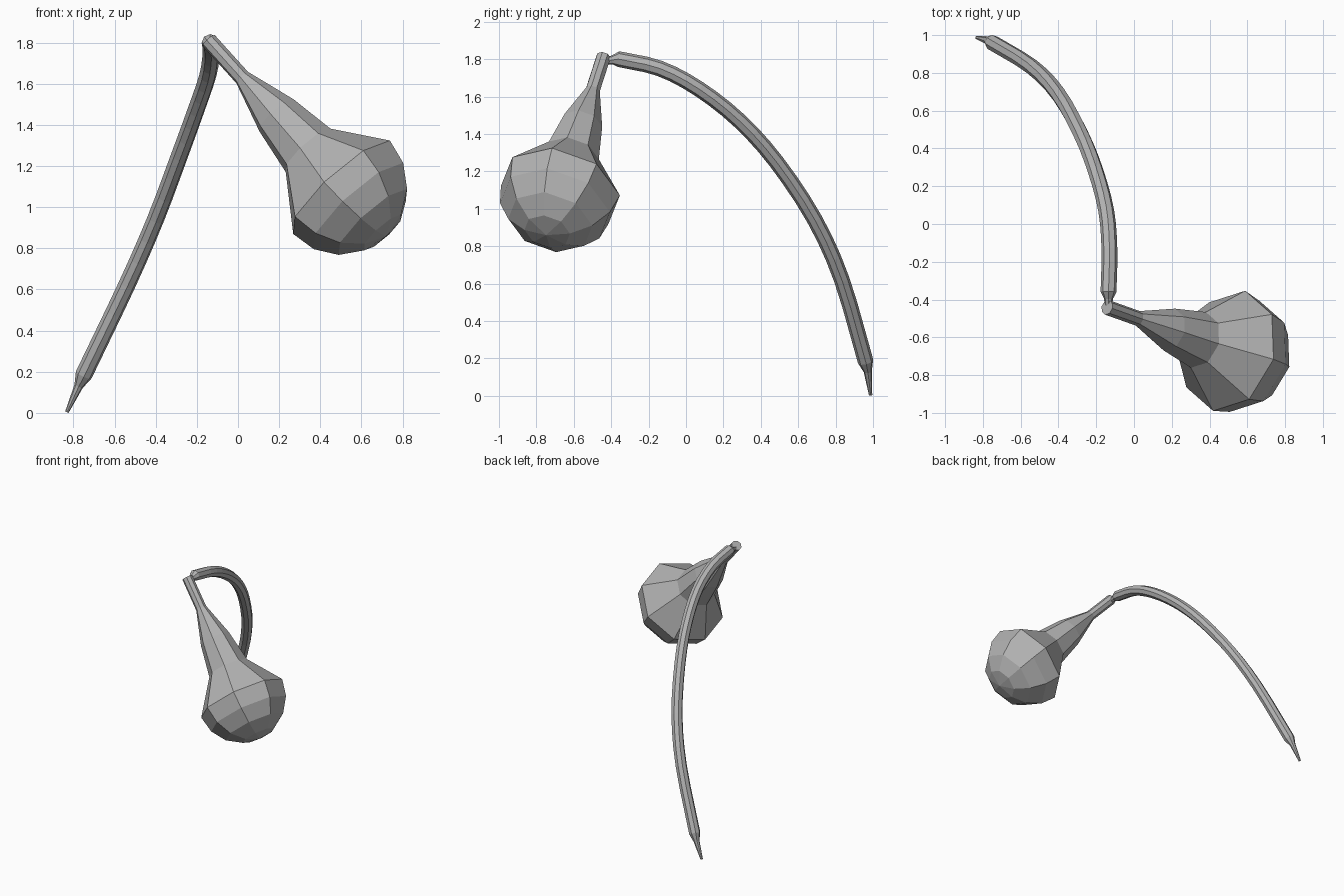
import bpy, bmesh, math
from mathutils import Vector

cube = bpy.data.objects.get("Cube")
if cube:
    bpy.data.objects.remove(cube, do_unlink=True)

SIDES = 8

grey = bpy.data.materials.new("plain grey")
grey.use_nodes = True
colour = (0.45, 0.45, 0.45, 1)
grey.diffuse_color = colour
grey.node_tree.nodes["Principled BSDF"].inputs["Base Color"].default_value = colour


def loft(name, path, radii, ref, turn=0.0):
    """Flat-shaded tube through path, one ring per point, capped at both ends."""
    bm = bmesh.new()
    rings = []
    last = len(path) - 1
    for i, (p, r) in enumerate(zip(path, radii)):
        d = (path[min(i + 1, last)] - path[max(i - 1, 0)]).normalized()
        e1 = (ref - d * ref.dot(d)).normalized()
        e2 = d.cross(e1)
        angles = [turn + math.tau * k / SIDES for k in range(SIDES)]
        rings.append([bm.verts.new(p + r * (e1 * math.cos(a) + e2 * math.sin(a)))
                      for a in angles])
    for a, b in zip(rings, rings[1:]):
        for k in range(SIDES):
            n = (k + 1) % SIDES
            bm.faces.new((a[k], a[n], b[n], b[k]))
    bm.faces.new(rings[0][::-1])
    bm.faces.new(rings[-1])
    bmesh.ops.recalc_face_normals(bm, faces=bm.faces)
    mesh = bpy.data.meshes.new(name)
    bm.to_mesh(mesh)
    bm.free()
    mesh.materials.append(grey)
    obj = bpy.data.objects.new(name, mesh)
    bpy.context.collection.objects.link(obj)
    return obj


def smooth_path(points, steps):
    """Catmull-Rom curve through the points."""
    pts = [2 * points[0] - points[1]] + points + [2 * points[-1] - points[-2]]
    out = []
    for a, b, c, d in zip(pts, pts[1:], pts[2:], pts[3:]):
        for s in range(steps):
            t = s / steps
            out.append(0.5 * (2 * b + (c - a) * t + (2 * a - 5 * b + 4 * c - d) * t ** 2
                              + (3 * b - a - 3 * c + d) * t ** 3))
    return out + [points[-1]]


# Bulb: straight flaring neck that ends in a faceted half ball
top = Vector((-0.133, -0.445, 1.80))
axis = Vector((0.652, -0.232, -0.72)).normalized()
ball_at, ball_r = 0.975, 0.33
profile = [(-0.015, 0.04), (0.235, 0.04), (0.49, 0.115), (0.726, 0.153)]
for i in range(5):
    a = math.radians(22.5 * i)
    profile.append((ball_at + ball_r * math.sin(a), max(ball_r * math.cos(a), 0.002)))
loft("bulb", [top + axis * t for t, r in profile], [r for t, r in profile],
     Vector((0, -1, 0)), math.radians(8))

# Stalk: long arched tube, pinched where it meets the neck, pointed at the foot
arch = [Vector(p) for p in (
    (-0.135, -0.36, 1.80), (-0.13, -0.14, 1.75), (-0.147, 0.07, 1.64),
    (-0.205, 0.286, 1.47), (-0.285, 0.484, 1.25), (-0.40, 0.687, 0.944),
    (-0.54, 0.832, 0.623), (-0.75, 0.96, 0.185))]
body = smooth_path(arch, 3)
pinch = [Vector((-0.135, -0.43, 1.79)), Vector((-0.135, -0.395, 1.795))]
foot = [Vector((-0.775, 0.972, 0.13)), Vector((-0.832, 0.987, 0.004))]
loft("stalk", pinch + body + foot,
     [0.02, 0.024] + [0.042] * len(body) + [0.022, 0.009], Vector((1, 0, 0)))
